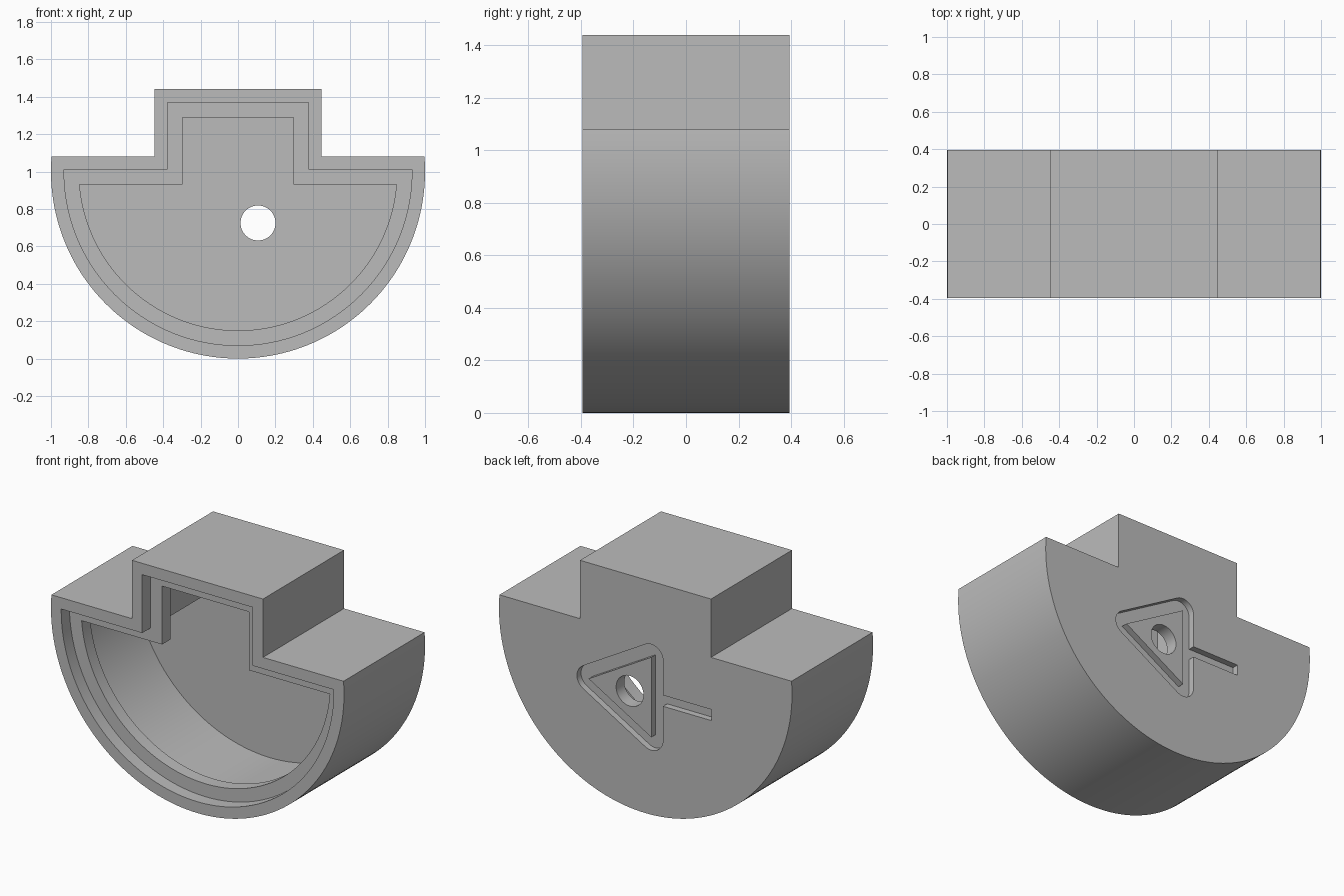
import bpy
import bmesh
from math import asin, cos, sin, pi, radians

if "Cube" in bpy.data.objects:
    bpy.data.objects.remove(bpy.data.objects["Cube"], do_unlink=True)

HALF = 0.395           # half depth of the body
STEP = 0.08            # depth of the rim recess and of the lip
GROOVE = 0.04          # depth of the back groove
CX, CZ = 0.103, 0.725  # centre of the hole and triangle

grey = bpy.data.materials.new("plain grey")
grey.use_nodes = True
grey.diffuse_color = (0.5, 0.5, 0.5, 1)
grey.node_tree.nodes["Principled BSDF"].inputs["Base Color"].default_value = (0.5, 0.5, 0.5, 1)


def loft(name, rings):
    """Join equal-length (outline, y) rings and cap both ends."""
    bm = bmesh.new()
    loops = [[bm.verts.new((x, y, z)) for x, z in outline] for outline, y in rings]
    for a, b in zip(loops, loops[1:]):
        for i in range(len(a)):
            j = (i + 1) % len(a)
            bm.faces.new((a[i], a[j], b[j], b[i]))
    bm.faces.new(loops[0])
    bm.faces.new(loops[-1])
    bmesh.ops.recalc_face_normals(bm, faces=bm.faces)
    mesh = bpy.data.meshes.new(name)
    bm.to_mesh(mesh)
    bm.free()
    mesh.materials.append(grey)
    obj = bpy.data.objects.new(name, mesh)
    bpy.context.collection.objects.link(obj)
    return obj


def bowl_outline(inset, steps=96):
    """Round bowl with a square tab on top, shrunk by the inset."""
    r, shoulder, top, half = 1 - inset, 1.08 - inset, 1.44 - inset, 0.447 - inset
    start = asin((shoulder - 1) / r)
    sweep = pi + 2 * start
    arc = [(r * cos(start - sweep * i / steps), 1 + r * sin(start - sweep * i / steps))
           for i in range(steps + 1)]
    return arc + [(-half, shoulder), (-half, top), (half, top), (half, shoulder)]


def triangle(radius, rounding=0, steps=10):
    """Triangle pointing to +x, grown by a rounded offset."""
    points = []
    for k in range(3):
        mid = 2 * pi * k / 3
        x, z = CX + radius * cos(mid), CZ + radius * sin(mid)
        if not rounding:
            points.append((x, z))
            continue
        for i in range(steps + 1):
            a = mid - pi / 3 + 2 * pi / 3 * i / steps
            points.append((x + rounding * cos(a), z + rounding * sin(a)))
    return points


def combine(target, tool, operation):
    """Apply a boolean and remove the tool."""
    tool.hide_render = True
    mod = target.modifiers.new(operation.lower(), "BOOLEAN")
    mod.object, mod.operation, mod.solver = tool, operation, "EXACT"
    bpy.context.view_layer.objects.active = target
    bpy.ops.object.modifier_apply(modifier=mod.name)
    bpy.data.objects.remove(tool, do_unlink=True)


# Hollow body: outer wall, rim recess, lip, undercut cavity
outer, rim, lip = bowl_outline(0), bowl_outline(0.07), bowl_outline(0.15)
body = loft("housing_body", [
    (outer, HALF), (outer, -HALF),
    (rim, -HALF), (rim, -HALF + STEP),
    (lip, -HALF + STEP), (lip, -HALF + 2 * STEP),
    (rim, -HALF + 2 * STEP), (rim, HALF - STEP),
])

# Rounded triangular groove and pointer slot in the back
floor = HALF - GROOVE
pocket = triangle(0.285, 0.08)
combine(body, loft("groove_cutter", [(pocket, floor), (pocket, 0.5)]), "DIFFERENCE")
slot = [(-0.452, CZ - 0.034), (-0.08, CZ - 0.034), (-0.08, CZ + 0.034), (-0.452, CZ + 0.034)]
combine(body, loft("slot_cutter", [(slot, floor), (slot, 0.5)]), "DIFFERENCE")

# Triangular island left inside the groove
island = triangle(0.285)
combine(body, loft("triangle_island", [(island, floor - 0.01), (island, HALF)]), "UNION")

# Round hole through the back wall
hole = [(0.107 + 0.0935 * cos(2 * pi * i / 48), CZ + 0.0935 * sin(2 * pi * i / 48))
        for i in range(48)]
combine(body, loft("hole_cutter", [(hole, 0.2), (hole, 0.5)]), "DIFFERENCE")

# Smooth the curved walls, keep edges crisp
bpy.ops.object.select_all(action="DESELECT")
body.select_set(True)
bpy.context.view_layer.objects.active = body
bpy.ops.object.shade_smooth_by_angle(angle=radians(25))
